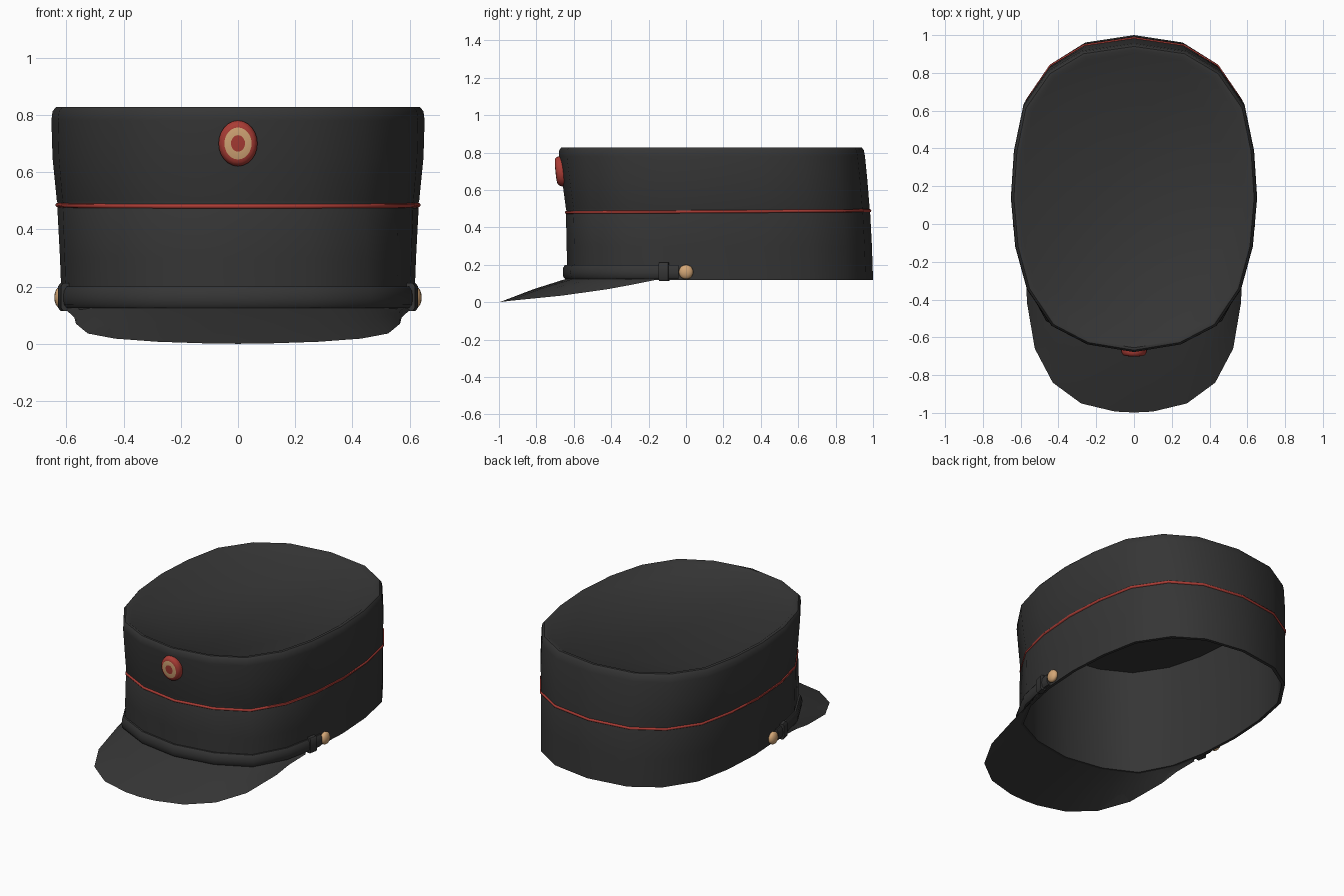
import bpy, bmesh, math
from mathutils import Vector

if "Cube" in bpy.data.objects:
    bpy.data.objects.remove(bpy.data.objects["Cube"])


def material(name, rgb):
    m = bpy.data.materials.new(name)
    m.diffuse_color = (*rgb, 1)
    m.use_nodes = True
    m.node_tree.nodes["Principled BSDF"].inputs["Base Color"].default_value = m.diffuse_color
    return m


CLOTH = material("dark cloth", (0.036, 0.036, 0.036))
RED = material("red", (0.40, 0.045, 0.035))
TAN = material("tan", (0.65, 0.38, 0.18))


def make(name, verts, faces, mats, angle=45, rule=None):
    me = bpy.data.meshes.new(name)
    me.from_pydata([tuple(v) for v in verts], [], faces)
    bm = bmesh.new()
    bm.from_mesh(me)
    bmesh.ops.remove_doubles(bm, verts=bm.verts, dist=0.0005)
    bmesh.ops.recalc_face_normals(bm, faces=bm.faces)
    bm.to_mesh(me)
    bm.free()
    for m in mats:
        me.materials.append(m)
    for p in me.polygons:
        p.use_smooth = True
        if rule:
            p.material_index = rule(p.center)
    me.set_sharp_from_angle(angle=math.radians(angle))
    ob = bpy.data.objects.new(name, me)
    bpy.context.collection.objects.link(ob)
    return ob


def loft(rings, wrap, caps=False, close_rows=False):
    """Join equal rings of points with quads."""
    n = len(rings[0])
    verts = [p for r in rings for p in r]
    faces = []
    rows = len(rings) if close_rows else len(rings) - 1
    for i in range(rows):
        a, b = i * n, (i + 1) % len(rings) * n
        for j in range(n if wrap else n - 1):
            k = (j + 1) % n
            faces.append((a + j, a + k, b + k, b + j))
    if caps:
        faces.append(tuple(range(n)))
        faces.append(tuple(range((len(rings) - 1) * n, len(rings) * n)))
    return verts, faces


# Half outline of the crown, back to front: (width, length, extra width at the base)
HALF = [(0, 1, 0), (.42, .952, 0), (.70, .82, 0), (.90, .593, 0), (.975, .305, 0), (1, 0, 0),
        (.965, -.317, .01), (.87, -.593, .03), (.67, -.83, .06), (.38, -.95, .03), (0, -1, 0)]


def half_ring(z, front, back, w, base=0.0):
    c, h = (front + back) / 2, (back - front) / 2
    return [Vector(((x + e * base) * w, c + t * h, z)) for x, t, e in HALF]


def flip(p):
    return Vector((-p.x, p.y, p.z))


def mirror(half, closed):
    """Right half to full path; the last point lies on the centre line."""
    rest = [flip(p) for p in half[-2::-1]]
    return half + (rest[:-1] if closed else rest)


def ring(*row):
    return mirror(half_ring(*row), True)


def front_part(row, y0):
    """Right half of an outline from y0 forward to the front centre."""
    pts = half_ring(*row)
    for a, b in zip(pts, pts[1:]):
        if a.y > y0 >= b.y and a.x > 0.2:
            start = a.lerp(b, (a.y - y0) / (a.y - b.y))
    return [start] + [p for p in pts if p.y < y0 - 0.01]


def sweep(name, path, section, closed, mat):
    """Sweep a section of (outward, up) offsets along a level path."""
    rings, n = [], len(path)
    for i, p in enumerate(path):
        q = path[(i + 1) % n] if closed or i < n - 1 else p
        o = path[i - 1] if closed or i > 0 else p
        d = (q - o).normalized()
        out = Vector((-d.y, d.x, 0))
        if out.dot(p - Vector((0, .165, p.z))) < 0:
            out = -out
        rings.append([p + out * u + Vector((0, 0, v)) for u, v in section])
    return make(name, *loft(rings, True, not closed, closed), [mat])


# Crown: inside lining, lower edge, walls, padded rim and sunken top
BASE = (.12, -.635, 1.0, .615, 1)
rows = [(.785, -.63, .92, .61, 0), (.48, -.625, .965, .615, .4), (.12, -.615, .98, .597, 1), BASE,
        (.30, -.638, .994, .622, .9), (.472, -.642, .985, .631, .5), (.485, -.638, .982, .628, .4),
        (.50, -.642, .982, .633, .4), (.65, -.662, .970, .648, .1), (.78, -.678, .957, .652, 0),
        (.812, -.678, .951, .648, 0), (.827, -.668, .940, .636, 0), (.828, -.655, .925, .618, 0),
        (.815, -.640, .905, .600, 0)]
make("crown", *loft([ring(*r) for r in rows], True, True), [CLOTH])

# Red piping round the crown
circle = [(math.cos(a) * .008, math.sin(a) * .008) for a in [i * math.pi / 4 for i in range(8)]]
piping = ring(.484, -.640, .983, .630, .4)
for p in piping:
    p.z += .006 * p.y
sweep("piping", piping, circle, True, RED)

# Chin strap over the peak
strap = [(-.01, .005), (.012, .005), (.022, .018), (.024, .04), (.022, .064), (.012, .08), (-.01, .08)]
sweep("chin_strap", mirror(front_part(BASE, -.04), False), strap, False, CLOTH)

# Strap slides and side buttons
slide_path = front_part(BASE, -.09)[0], front_part(BASE, -.14)[0]
slide = [(-.005, -.005), (.024, -.005), (.032, .005), (.032, .082), (.024, .092), (-.005, .092)]
for side in ("right", "left"):
    path = [p if side == "right" else flip(p) for p in slide_path]
    sweep("strap_slide_" + side, path, slide, False, CLOTH)
    bpy.ops.mesh.primitive_uv_sphere_add(segments=16, ring_count=10, radius=1)
    b = bpy.context.object
    b.name = "button_" + side
    b.scale = (.024, .039, .039)
    b.location = (.618 if side == "right" else -.618, 0, .162)
    b.data.materials.append(TAN)
    bpy.ops.object.shade_smooth()


# Peak: from the base of the crown down to its own curved edge
def resample(pts, n):
    lengths = [(b - a).length for a, b in zip(pts, pts[1:])]
    res = []
    for i in range(n):
        s, k = sum(lengths) * i / (n - 1), 0
        while k < len(lengths) - 1 and s > lengths[k]:
            s -= lengths[k]
            k += 1
        res.append(pts[k].lerp(pts[k + 1], min(1, s / lengths[k])))
    return res


edge = [Vector(p) for p in [(.60, -.17, .118), (.572, -.30, .092), (.566, -.42, .07), (.525, -.66, .036),
                            (.43, -.84, .018), (.28, -.95, .007), (.10, -.993, .001), (0, -.998, 0)]]
inner = resample(front_part((.128, -.632, 1.0, .612, 1), -.16), len(edge))
mid = [a.lerp(b, .5) + Vector((0, 0, .006)) for a, b in zip(inner, edge)]
drop = Vector((0, 0, -.008))
under = [[p + drop for p in r] for r in (mid, inner)]
peak_rows = [mirror(r, False) for r in (inner, mid, edge, *under)]
make("peak", *loft(peak_rows, False), [CLOTH], 40)

# Cockade: domed oval badge with red, tan and red rings
profile = [(1, .03), (1, .0), (.95, -.012), (.84, -.02), (.70, -.023), (.36, -.025), (.02, -.025)]
rings = []
for r, y in profile:
    rings.append([Vector((r * .068 * math.cos(a), -.673 + y - .10 * r * .08 * math.sin(a),
                          .70 + r * .08 * math.sin(a))) for a in [i * math.pi / 12 for i in range(24)]])


def ring_colour(c):
    r = math.hypot(c.x / .068, (c.z - .70) / .08)
    return 1 if .40 < r < .65 else 0


make("cockade", *loft(rings, True, True), [RED, TAN], 45, ring_colour)
